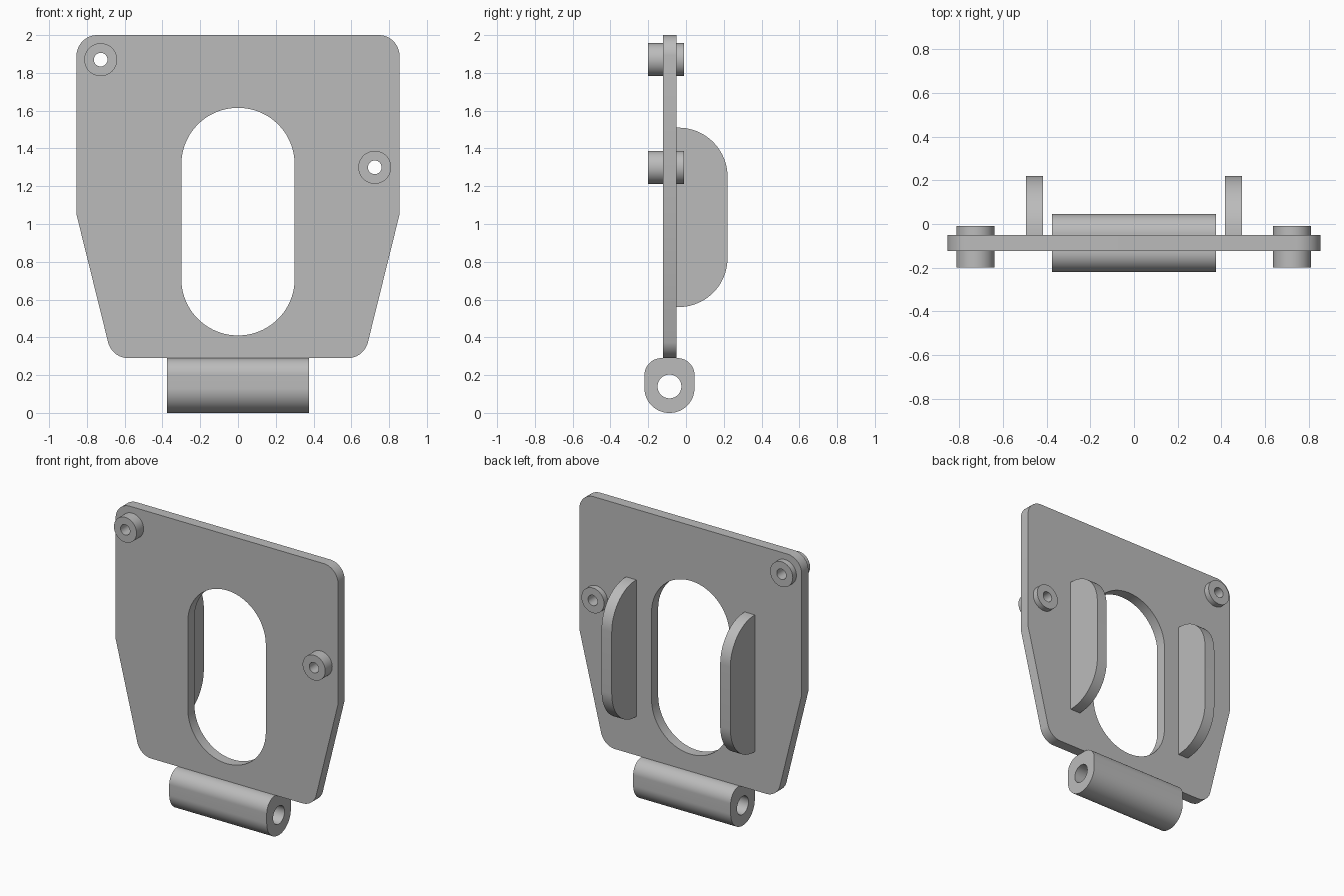
import bpy, bmesh, math
from mathutils import Vector, Matrix

cube = bpy.data.objects.get("Cube")
if cube:
    bpy.data.objects.remove(cube, do_unlink=True)

GREY = (0.5, 0.5, 0.5, 1.0)
grey = bpy.data.materials.new("plain grey")
grey.use_nodes = True
grey.diffuse_color = GREY
grey.node_tree.nodes["Principled BSDF"].inputs["Base Color"].default_value = GREY


def circle(x, z, radius, steps=48):
    return [(x + radius * math.cos(math.tau * i / steps),
             z + radius * math.sin(math.tau * i / steps)) for i in range(steps)]


def rounded(corners, steps=20):
    """Outline from (x, z, radius) corners, each replaced by a tangent arc."""
    outline = []
    for i, (x, z, radius) in enumerate(corners):
        corner = Vector((x, z))
        if radius == 0:
            outline.append((x, z))
            continue
        before = (Vector(corners[i - 1][:2]) - corner).normalized()
        after = (Vector(corners[(i + 1) % len(corners)][:2]) - corner).normalized()
        half = before.angle(after) / 2
        centre = corner + (before + after).normalized() * radius / math.sin(half)
        start = corner + before * radius / math.tan(half) - centre
        end = corner + after * radius / math.tan(half) - centre
        sweep = math.pi - 2 * half
        for k in range(steps + 1):
            t = k / steps
            p = centre + (start * math.sin((1 - t) * sweep)
                          + end * math.sin(t * sweep)) / math.sin(sweep)
            outline.append((p.x, p.y))
    return outline


def extrude(name, outlines, axis, low, high):
    """Solid from an outer outline plus holes, swept along x or y."""
    curve = bpy.data.curves.new(name, "CURVE")
    curve.dimensions = "2D"
    curve.fill_mode = "BOTH"
    curve.extrude = (high - low) / 2
    for outline in outlines:
        spline = curve.splines.new("POLY")
        spline.points.add(len(outline) - 1)
        for point, (u, v) in zip(spline.points, outline):
            point.co = (u, v, 0, 1)
        spline.use_cyclic_u = True
    helper = bpy.data.objects.new(name + " helper", curve)
    bpy.context.collection.objects.link(helper)
    graph = bpy.context.evaluated_depsgraph_get()
    mesh = bpy.data.meshes.new_from_object(helper.evaluated_get(graph))
    bpy.data.objects.remove(helper)
    bpy.data.curves.remove(curve)

    middle = (low + high) / 2
    if axis == "x":
        place = Matrix(((0, 0, 1, middle), (1, 0, 0, 0), (0, 1, 0, 0), (0, 0, 0, 1)))
    else:
        place = Matrix(((1, 0, 0, 0), (0, 0, -1, middle), (0, 1, 0, 0), (0, 0, 0, 1)))
    bm = bmesh.new()
    bm.from_mesh(mesh)
    bm.transform(place)
    bmesh.ops.remove_doubles(bm, verts=bm.verts, dist=0.0001)
    bmesh.ops.recalc_face_normals(bm, faces=bm.faces)
    bm.to_mesh(mesh)
    bm.free()
    mesh.name = name
    mesh.materials.clear()
    mesh.materials.append(grey)
    obj = bpy.data.objects.new(name, mesh)
    bpy.context.collection.objects.link(obj)
    bpy.ops.object.select_all(action="DESELECT")
    obj.select_set(True)
    bpy.context.view_layer.objects.active = obj
    bpy.ops.object.shade_smooth_by_angle(angle=math.radians(30))
    return obj


# Tapered plate with a slot and two bored seats for the bosses
bosses = {"right_boss": (-0.727, 1.87), "left_boss": (0.724, 1.3)}
right_side = [(0.667, 0.29, 0.11), (0.855, 1.05, 0), (0.855, 2.0, 0.11)]
plate = rounded(right_side + [(-x, z, r) for x, z, r in reversed(right_side)])
slot = rounded([(x, z, 0.2995) for x, z in
                ((-0.3, 0.41), (0.3, 0.41), (0.3, 1.615), (-0.3, 1.615))])
seats = [circle(x, z, 0.06) for x, z in bosses.values()]
extrude("plate", [plate, slot] + seats, "y", -0.123, -0.05)

# Hollow bosses passing through the plate
for name, (x, z) in bosses.items():
    extrude(name, [circle(x, z, 0.087), circle(x, z, 0.036)], "y", -0.2, -0.01)

# Upright rounded fins on the back
fin = rounded([(-0.06, 0.56, 0), (0.22, 0.56, 0.26), (0.22, 1.51, 0.26), (-0.06, 1.51, 0)])
for name, low in (("left_fin", 0.417), ("right_fin", -0.495)):
    extrude(name, [fin], "x", low, low + 0.078)

# Hinge barrel under the plate
barrel = rounded([(-0.22, 0, 0.131), (0.045, 0, 0.131),
                  (0.045, 0.29, 0.09), (-0.22, 0.29, 0.09)])
extrude("hinge_barrel", [barrel, circle(-0.0875, 0.14, 0.063)], "x", -0.375, 0.375)
